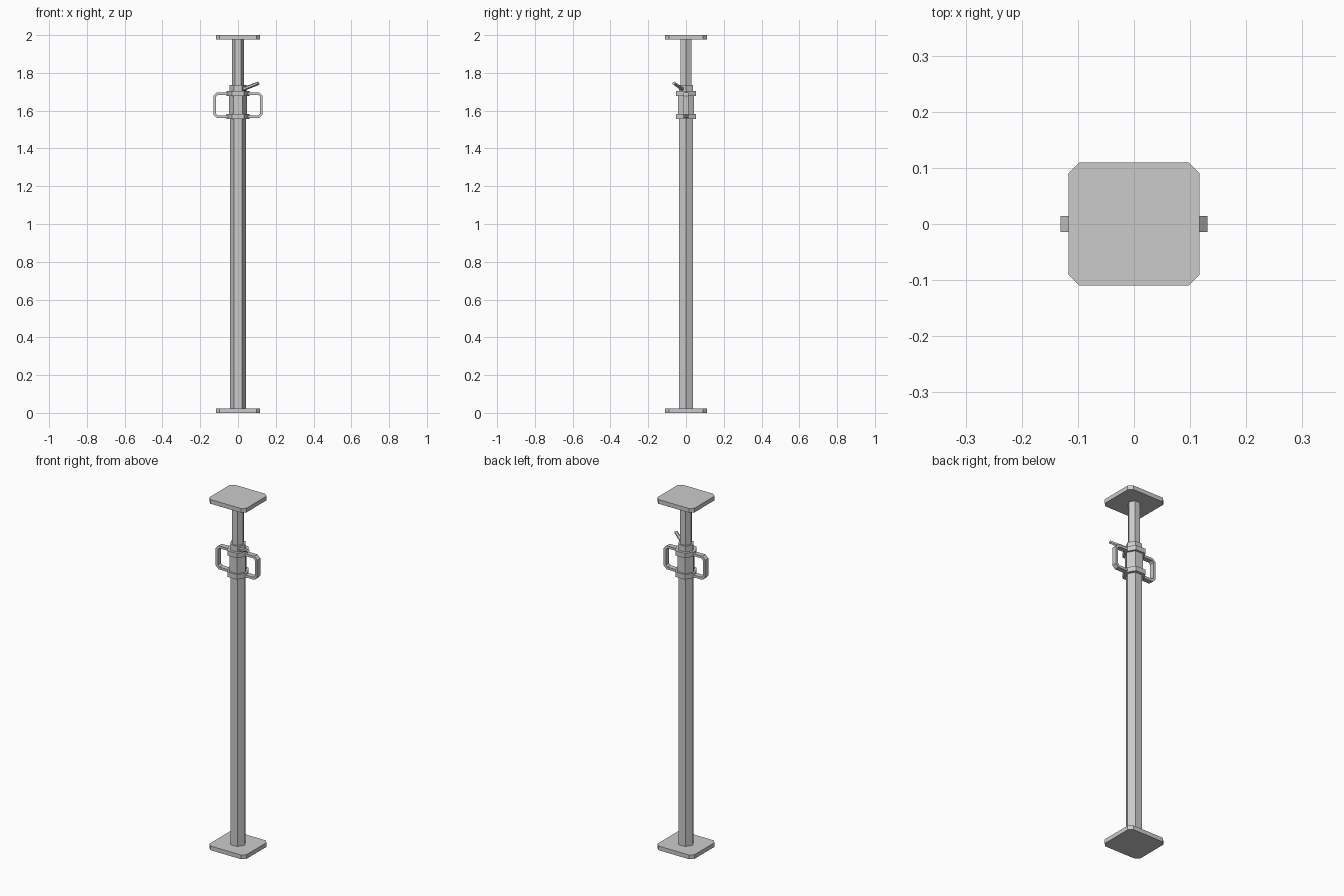
import bpy, bmesh, math
from mathutils import Vector

if "Cube" in bpy.data.objects:
    bpy.data.objects.remove(bpy.data.objects["Cube"])


def make_object(name, bm):
    bmesh.ops.recalc_face_normals(bm, faces=bm.faces[:])
    mesh = bpy.data.meshes.new(name)
    bm.to_mesh(mesh)
    bm.free()
    obj = bpy.data.objects.new(name, mesh)
    bpy.context.collection.objects.link(obj)
    return obj


def prism(name, outline, z0, z1):
    """Extrude a flat outline upward from z0 to z1."""
    bm = bmesh.new()
    face = bm.faces.new([bm.verts.new((x, y, z0)) for x, y in outline])
    top = bmesh.ops.extrude_face_region(bm, geom=[face])
    verts = [g for g in top["geom"] if isinstance(g, bmesh.types.BMVert)]
    bmesh.ops.translate(bm, verts=verts, vec=(0, 0, z1 - z0))
    return make_object(name, bm)


def hexagon(rx, ry):
    """Six-sided outline with corners on the x axis; ry is the half depth."""
    return [(rx, 0), (rx / 2, ry), (-rx / 2, ry),
            (-rx, 0), (-rx / 2, -ry), (rx / 2, -ry)]


def chamfered(hx, hy, c):
    return [(hx, hy - c), (hx - c, hy), (c - hx, hy), (-hx, hy - c),
            (-hx, c - hy), (c - hx, -hy), (hx - c, -hy), (hx, c - hy)]


# End plates
for name, z in (("base_plate", 0), ("top_plate", 1.976)):
    prism(name, chamfered(0.117, 0.11, 0.02), z, z + 0.024)

# Tubes, collars and nut
for name, r, z0, z1 in (
        ("outer_tube", 0.043, 0.024, 1.57),
        ("inner_tube", 0.033, 1.70, 1.976),
        ("threaded_sleeve", 0.048, 1.57, 1.69),
        ("lower_collar", 0.061, 1.555, 1.583),
        ("upper_collar", 0.061, 1.677, 1.704),
        ("locking_ring", 0.044, 1.704, 1.737)):
    prism(name, hexagon(r, r * 0.866), z0, z1)


# Bent flat-bar handles, one on each side
def handle(name, side):
    outer = [(0.045, 1.561), (0.113, 1.561), (0.131, 1.579),
             (0.131, 1.678), (0.113, 1.696), (0.045, 1.696)]
    inner = [(0.045, 1.575), (0.107, 1.575), (0.117, 1.585),
             (0.117, 1.672), (0.107, 1.682), (0.045, 1.682)]
    bm = bmesh.new()
    rings = []
    for o, i in zip(outer, inner):
        rings.append([bm.verts.new((side * p[0], y, p[1]))
                      for p, y in ((o, -0.014), (o, 0.014), (i, 0.014), (i, -0.014))])
    for a, b in zip(rings, rings[1:]):
        for k in range(4):
            n = (k + 1) % 4
            bm.faces.new((a[k], a[n], b[n], b[k]))
    bm.faces.new(rings[0])
    bm.faces.new(rings[-1])
    return make_object(name, bm)


handle("left_handle", -1)
handle("right_handle", 1)

# Tilted release lever
start, end = Vector((0.015, -0.012, 1.709)), Vector((0.108, -0.064, 1.745))
direction = end - start
bm = bmesh.new()
bmesh.ops.create_cone(bm, cap_ends=True, segments=6, radius1=0.011, radius2=0.009,
                      depth=direction.length)
lever = make_object("release_lever", bm)
lever.location = (start + end) / 2
lever.rotation_euler = direction.to_track_quat("Z", "Y").to_euler()
